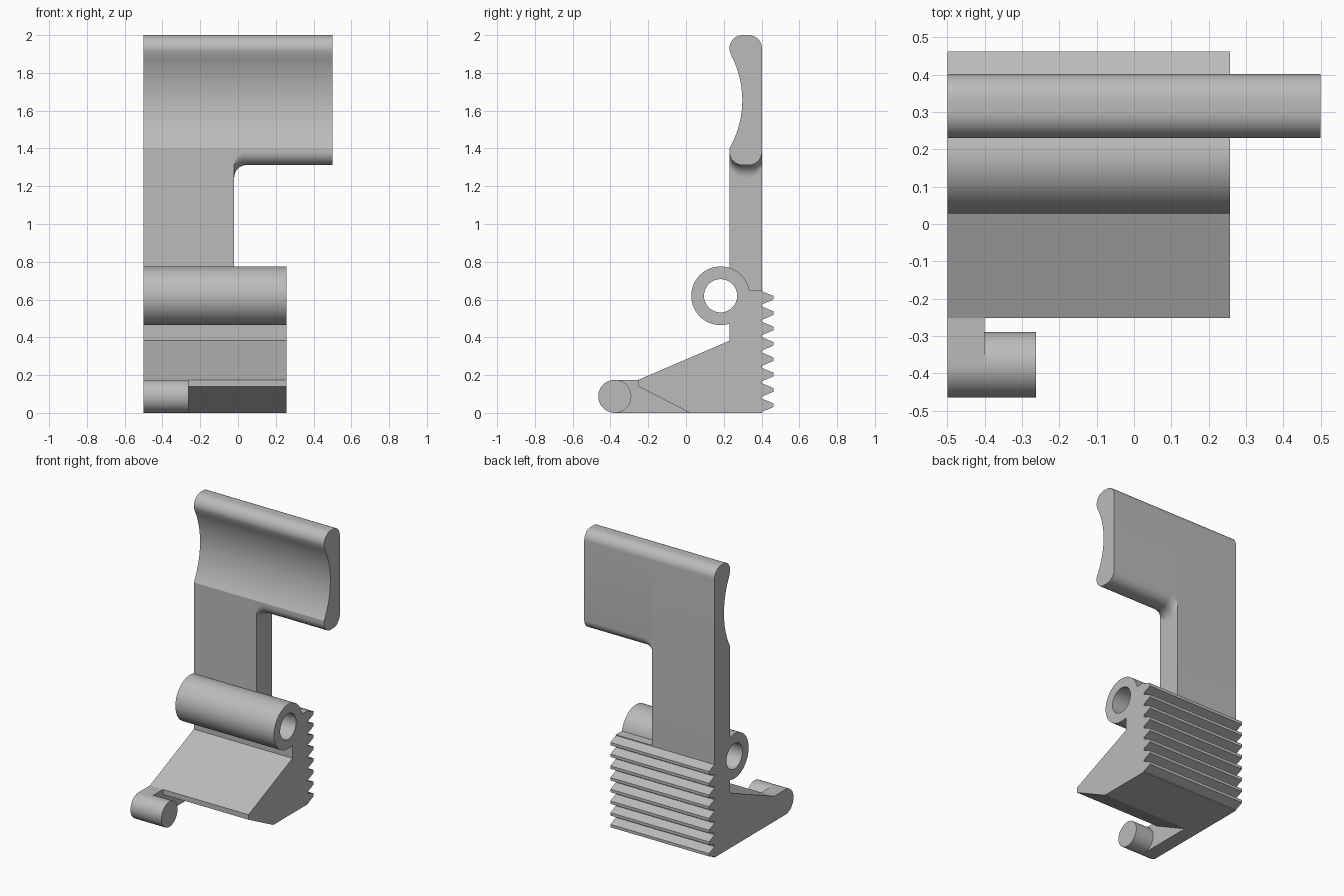
import bpy, bmesh, math
from math import sin, cos, pi, radians, sqrt

if "Cube" in bpy.data.objects:
    bpy.data.objects.remove(bpy.data.objects["Cube"])

grey = bpy.data.materials.new("plain grey")
grey.diffuse_color = (0.5, 0.5, 0.5, 1)
grey.use_nodes = True
grey.node_tree.nodes["Principled BSDF"].inputs["Base Color"].default_value = grey.diffuse_color


def arc(cy, cz, r, a0, a1, n=12):
    return [(cy + r * cos(radians(a0 + (a1 - a0) * i / n)),
             cz + r * sin(radians(a0 + (a1 - a0) * i / n))) for i in range(n + 1)]


def finish(name, bm):
    bmesh.ops.recalc_face_normals(bm, faces=bm.faces)
    mesh = bpy.data.meshes.new(name)
    bm.to_mesh(mesh)
    bm.free()
    mesh.materials.append(grey)
    ob = bpy.data.objects.new(name, mesh)
    bpy.context.collection.objects.link(ob)
    bpy.ops.object.select_all(action='DESELECT')
    ob.select_set(True)
    bpy.context.view_layer.objects.active = ob
    bpy.ops.object.shade_smooth_by_angle(angle=radians(25))
    return ob


def extrude(name, loops, x0, x1):
    """Fill closed (y, z) loops, inner ones being holes, and extrude along x."""
    bm = bmesh.new()
    edges = []
    for loop in loops:
        vs = [bm.verts.new((x0, y, z)) for y, z in loop]
        edges += [bm.edges.new((a, b)) for a, b in zip(vs, vs[1:] + vs[:1])]
    bmesh.ops.triangle_fill(bm, use_beauty=True, edges=edges, normal=(1, 0, 0))
    ext = bmesh.ops.extrude_face_region(bm, geom=bm.faces[:], use_keep_orig=True)
    moved = [g for g in ext["geom"] if isinstance(g, bmesh.types.BMVert)]
    bmesh.ops.translate(bm, verts=moved, vec=(x1 - x0, 0, 0))
    return finish(name, bm)


LEFT, STEM, BASE, RIGHT = -0.5, -0.02, 0.257, 0.5
FRONT, BACK = 0.23, 0.402            # handle thickness
HY, HZ, HR = 0.183, 0.62, 0.155      # hinge barrel
TOP = 0.65                           # top of the toothed block
a_back = math.degrees(math.asin((TOP - HZ) / HR))
a_front = math.degrees(math.acos((FRONT - HY) / HR))

# Toothed wedge block with the hinge barrel on top
teeth = []
pitch = TOP / 8
for i in range(8):
    c = (i + 0.5) * pitch
    teeth += [(BACK, c - 0.035), (0.462, c - 0.01), (0.462, c + 0.01), (BACK, c + 0.035)]
block = ([(0.02, 0), (BACK, 0)] + teeth + [(BACK, TOP)]
         + arc(HY, HZ, HR, a_back, 360 - a_front, 56)
         + [(FRONT, 0.382), (-0.252, 0.175), (-0.252, 0.14)])
extrude("toothed_hinge_block", [block, arc(HY, HZ, 0.088, 0, 352.5, 47)], LEFT, BASE)

# Handle: rounded top edge and scooped thumb face
R = 0.07
sag, half = 0.068, 0.255
rs = (half * half + sag * sag) / (2 * sag)
ang = math.degrees(math.asin(half / rs))
upper = (arc(BACK - R, 2 - R, R, 0, 90) + arc(FRONT + R, 2 - R, R, 90, 190)
         + arc(FRONT + sag - rs, 1.655, rs, ang, -ang, 24)[1:])
bottom = arc(FRONT + R, 1.312 + R, R, 180, 270) + arc(BACK - R, 1.312 + R, R, 270, 360)
extrude("handle_paddle", [upper + bottom], STEM, RIGHT)
stem_foot = arc(HY, HZ, HR, a_front, a_back, 12) + [(BACK, TOP)]
extrude("handle_stem", [upper + stem_foot], LEFT, STEM)

# Fillet where the paddle's rounded lower edge meets the stem
F = 0.065
bm = bmesh.new()
rings = []
for y, z in bottom:
    pts = [(STEM, y, z)] + [(STEM + F * (1 - cos(t)), y, z - F * (1 - sin(t)))
                            for t in (pi / 2 * i / 10 for i in range(11))]
    rings.append([bm.verts.new(p) for p in pts])
for a, b in zip(rings, rings[1:]):
    for i in range(len(a)):
        j = (i + 1) % len(a)
        bm.faces.new((a[i], a[j], b[j], b[i]))
bm.faces.new(rings[0])
bm.faces.new(rings[-1])
finish("handle_fillet", bm)

# Side arm carrying the round peg
PY, PR = -0.377, 0.0875
arm = arc(PY, PR, PR, 90, 270, 24) + [(0.02, 0), (-0.252, 0.14), (-0.252, 0.175)]
extrude("side_arm", [arm], LEFT, -0.4)
extrude("peg", [arc(PY, PR, PR, 0, 352.5, 47)], -0.4, -0.262)
